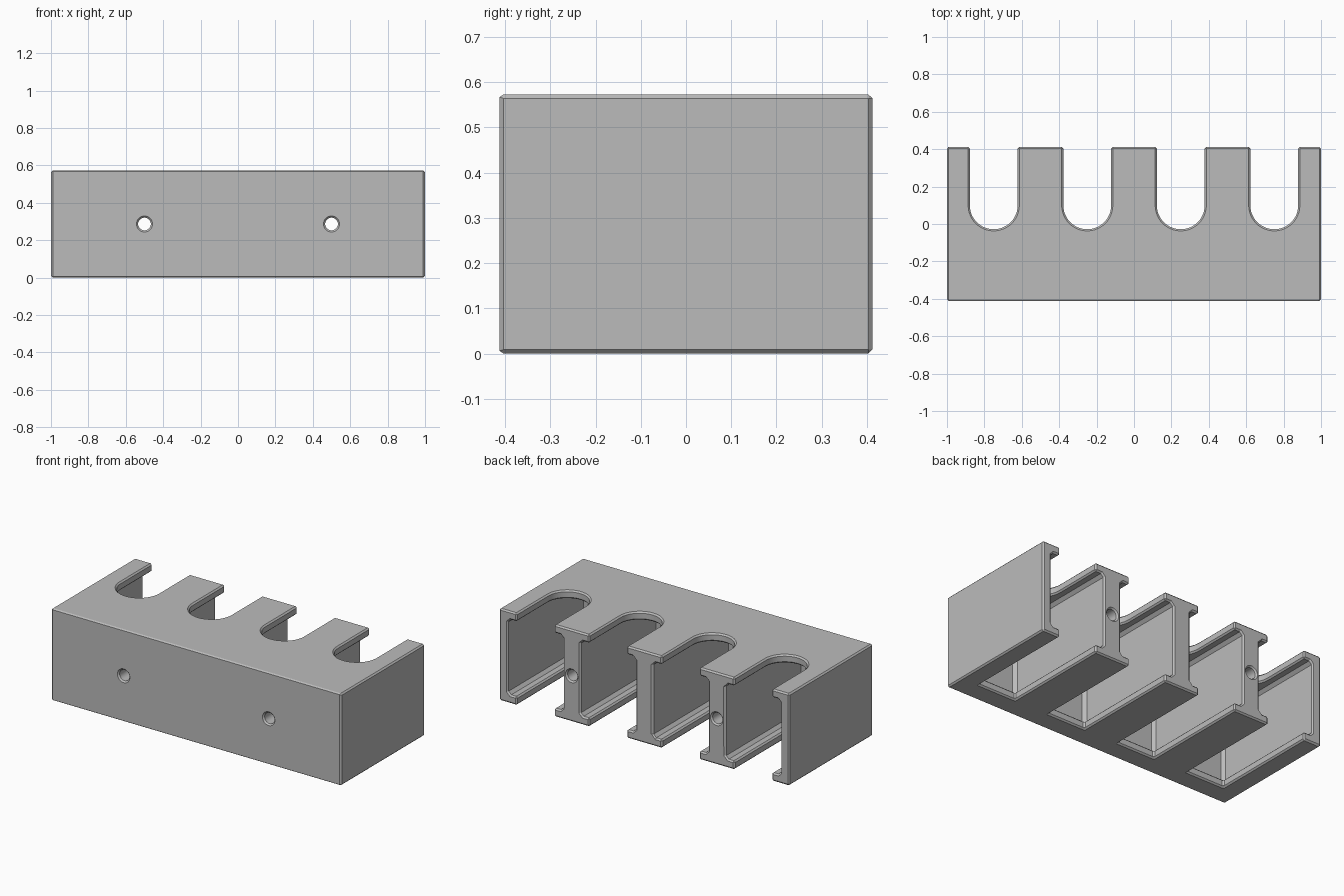
import bpy, bmesh, math

W, D, H = 2.0, 0.824, 0.573      # overall size
WALL, LIP = 0.06, 0.052          # wall and lip thickness
SLOT = 0.128                     # half width of the openings
POCKET = 0.19                    # half width of the inner pockets
BACK, MID = D / 2 + 0.2, H / 2

cube = bpy.data.objects.get("Cube")
if cube:
    bpy.data.objects.remove(cube)

grey = bpy.data.materials.new("plain grey")
grey.use_nodes = True
colour = (0.5, 0.5, 0.5, 1)
grey.diffuse_color = colour
grey.node_tree.nodes["Principled BSDF"].inputs["Base Color"].default_value = colour


def prism(name, outline, depth, chamfer=0):
    """Extrude a closed outline of 3D points along a vector."""
    bm = bmesh.new()
    face = bm.faces.new([bm.verts.new(p) for p in outline])
    top = bmesh.ops.extrude_face_region(bm, geom=[face])
    verts = [v for v in top["geom"] if isinstance(v, bmesh.types.BMVert)]
    bmesh.ops.translate(bm, verts=verts, vec=depth)
    bmesh.ops.recalc_face_normals(bm, faces=bm.faces)
    if chamfer:
        bmesh.ops.bevel(bm, geom=list(bm.edges), offset=chamfer,
                        segments=1, affect='EDGES')
    mesh = bpy.data.meshes.new(name)
    bm.to_mesh(mesh)
    bm.free()
    obj = bpy.data.objects.new(name, mesh)
    bpy.context.collection.objects.link(obj)
    return obj


def box(name, x, half, y0, y1, z0, z1, chamfer=0):
    pts = [(x - half, y0, z0), (x + half, y0, z0), (x + half, y1, z0), (x - half, y1, z0)]
    return prism(name, pts, (0, 0, z1 - z0), chamfer)


def apply_modifiers(obj):
    bpy.context.view_layer.update()
    deps = bpy.context.evaluated_depsgraph_get()
    mesh = bpy.data.meshes.new_from_object(obj.evaluated_get(deps))
    obj.modifiers.clear()
    obj.data = mesh


def cut(obj, cutter):
    mod = obj.modifiers.new("cut", 'BOOLEAN')
    mod.operation, mod.solver, mod.object = 'DIFFERENCE', 'EXACT', cutter
    apply_modifiers(obj)
    bpy.data.objects.remove(cutter)


# Solid block
rack = box("slotted_rack", 0, W / 2, -D / 2, D / 2, 0, H)

for x in (-0.75, -0.25, 0.25, 0.75):
    # Wide pocket between the top and bottom lips
    cut(rack, box("pocket", x, POCKET, -D / 2 + WALL, BACK, LIP, H - LIP, 0.018))
    # Rounded slot through the top
    arc = [math.pi * (1 + i / 24) for i in range(25)]
    outline = [(x + SLOT * math.cos(a), 0.1 + SLOT * math.sin(a), MID) for a in arc]
    outline += [(x + SLOT, BACK, MID), (x - SLOT, BACK, MID)]
    cut(rack, prism("top_slot", outline, (0, 0, H)))
    # Square-ended slot through the bottom
    cut(rack, box("bottom_slot", x, SLOT, -0.28, BACK, -0.2, MID))

# Screw holes running front to back through two webs
for x in (-0.5, 0.5):
    ring = [(x + 0.034 * math.cos(a), -BACK, MID + 0.034 * math.sin(a))
            for a in (i * math.tau / 32 for i in range(32))]
    cut(rack, prism("screw_hole", ring, (0, 2 * BACK, 0)))

# Small chamfer on all sharp edges
bevel = rack.modifiers.new("chamfer", 'BEVEL')
bevel.width, bevel.segments = 0.009, 1
bevel.limit_method, bevel.angle_limit = 'ANGLE', math.radians(50)
apply_modifiers(rack)

rack.data.materials.clear()
rack.data.materials.append(grey)
bpy.context.view_layer.objects.active = rack
rack.select_set(True)
bpy.ops.object.shade_smooth_by_angle(angle=math.radians(25))
